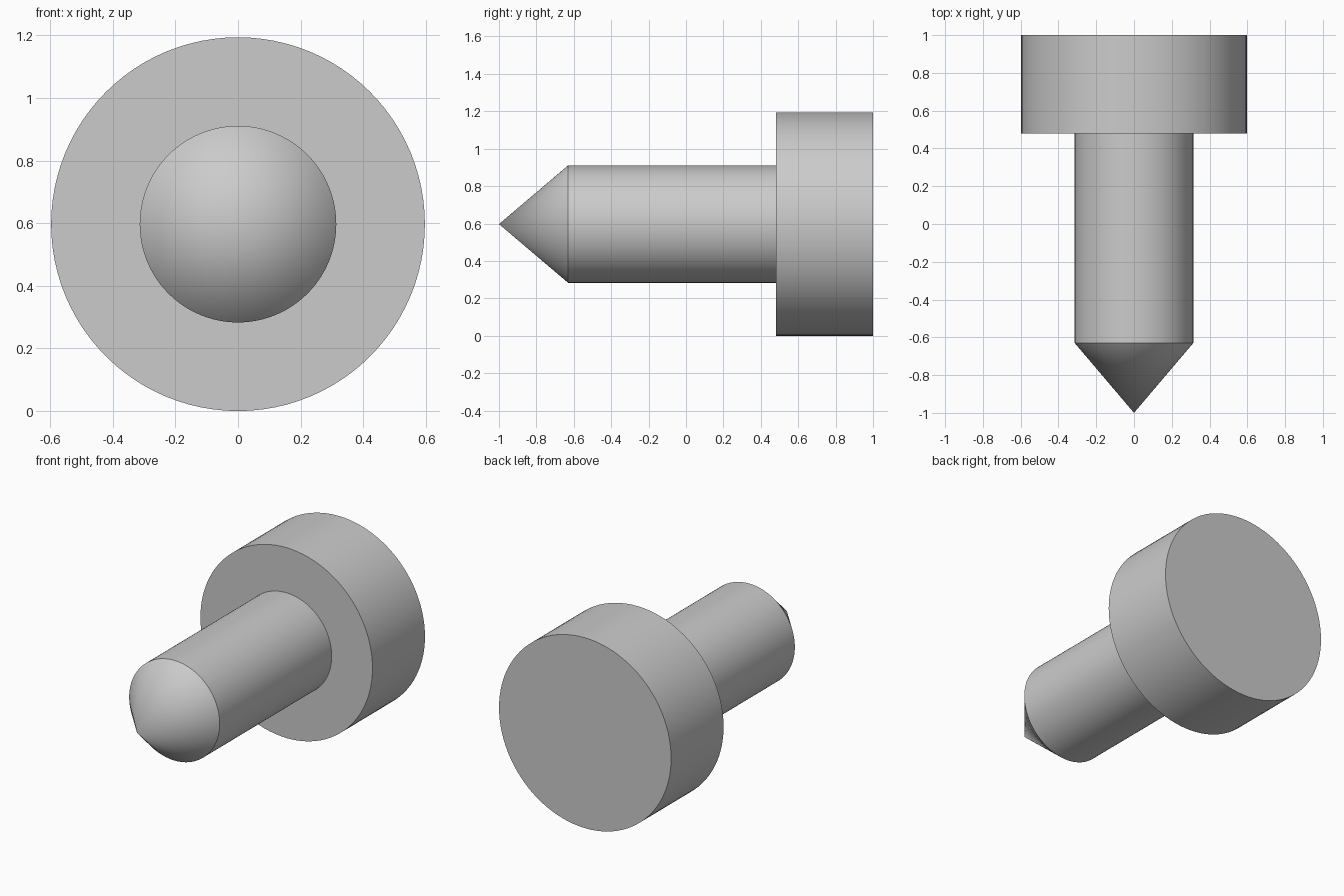
import bpy, bmesh, math
from mathutils import Matrix, Vector

cube = bpy.data.objects.get("Cube")
if cube:
    bpy.data.objects.remove(cube, do_unlink=True)

# Plain grey material
GREY = (0.6, 0.6, 0.6, 1.0)
grey = bpy.data.materials.new("plain grey")
grey.use_nodes = True
grey.diffuse_color = GREY
bsdf = next(n for n in grey.node_tree.nodes if n.type == 'BSDF_PRINCIPLED')
bsdf.inputs["Base Color"].default_value = GREY

HEAD_RADIUS = 0.597
SHAFT_RADIUS = 0.314
STEPS = 96


def turned_part(name, profile):
    """Spin (radius, y) points around the pin's horizontal axis."""
    bm = bmesh.new()
    verts = [bm.verts.new((0, y, r)) for r, y in profile]
    edges = [bm.edges.new(pair) for pair in zip(verts, verts[1:])]
    bmesh.ops.spin(bm, geom=verts + edges, cent=(0, 0, 0), axis=(0, 1, 0),
                   angle=math.tau, steps=STEPS, use_merge=True)
    bmesh.ops.remove_doubles(bm, verts=bm.verts, dist=1e-5)
    bmesh.ops.recalc_face_normals(bm, faces=bm.faces)
    bmesh.ops.translate(bm, verts=bm.verts, vec=(0, 0, HEAD_RADIUS))
    mesh = bpy.data.meshes.new(name)
    bm.to_mesh(mesh)
    bm.free()
    mesh.materials.append(grey)
    obj = bpy.data.objects.new(name, mesh)
    bpy.context.collection.objects.link(obj)
    bpy.ops.object.select_all(action='DESELECT')
    obj.select_set(True)
    bpy.context.view_layer.objects.active = obj
    bpy.ops.object.shade_smooth_by_angle(angle=math.radians(30))
    return obj


# Pin: pointed tip, straight shaft, shoulder and wide flat head
turned_part("pointed_pin", [
    (0, -1), (SHAFT_RADIUS, -0.63), (SHAFT_RADIUS, 0.48),
    (HEAD_RADIUS, 0.48), (HEAD_RADIUS, 1), (0, 1),
])
